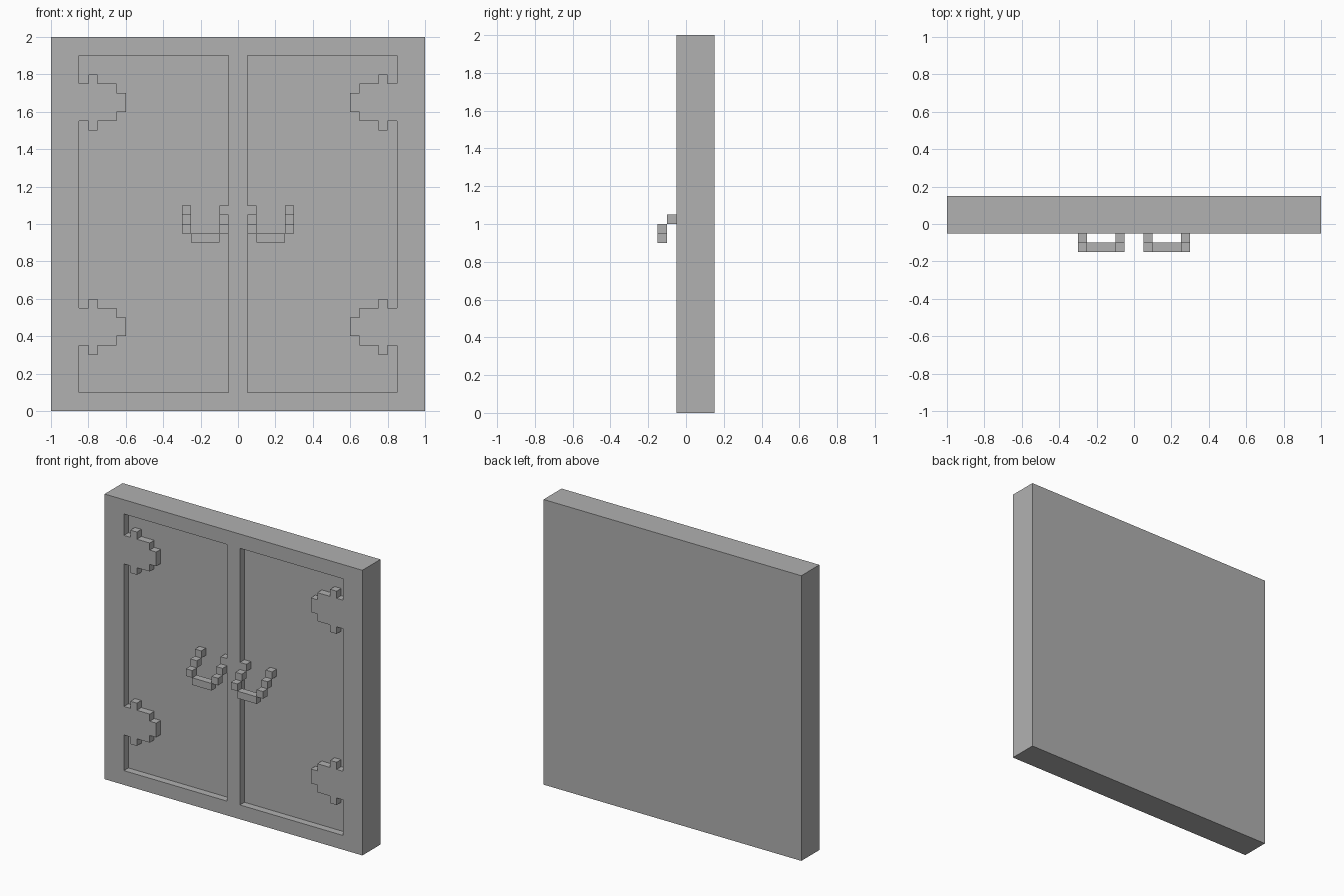
import bpy, bmesh

if "Cube" in bpy.data.objects:
    bpy.data.objects.remove(bpy.data.objects["Cube"])

grey = bpy.data.materials.new("plain grey")
grey.diffuse_color = (0.44, 0.44, 0.44, 1)
grey.use_nodes = True
grey.node_tree.nodes["Principled BSDF"].inputs["Base Color"].default_value = grey.diffuse_color


def finish(name, bm):
    bmesh.ops.recalc_face_normals(bm, faces=bm.faces)
    mesh = bpy.data.meshes.new(name)
    bm.to_mesh(mesh)
    bm.free()
    mesh.materials.append(grey)
    obj = bpy.data.objects.new(name, mesh)
    bpy.context.collection.objects.link(obj)
    return obj


def add_box(bm, x, y, z):
    verts = bmesh.ops.create_cube(bm, size=1)["verts"]
    for v in verts:
        v.co = [(lo + hi) / 2 + c * (hi - lo) for c, (lo, hi) in zip(v.co, (x, y, z))]


# Thick slab carrying the frame, the hinges and the sunken doors
bm = bmesh.new()
add_box(bm, (-1, 1), (-0.05, 0.15), (0, 2))
slab = finish("cabinet_slab", bm)

# Lower half of a stepped hinge plate, mirrored in z for the upper half
half = [(.85, -.1), (.8, -.1), (.8, -.15), (.75, -.15),
        (.75, -.1), (.65, -.1), (.65, -.05), (.6, -.05)]
hinge = half + [(x, -z) for x, z in reversed(half)]

# Door recess outline leaves the two hinge plates standing
outline = [(.05, .1), (.85, .1)]
for centre in (.45, 1.65):
    outline += [(x, z + centre) for x, z in hinge]
outline += [(.85, 1.9), (.05, 1.9)]

for side, label in ((-1, "left"), (1, "right")):
    # Cut the door recess
    bm = bmesh.new()
    face = bm.faces.new([bm.verts.new((side * x, -0.1, z)) for x, z in outline])
    ext = bmesh.ops.extrude_face_region(bm, geom=[face])["geom"]
    for v in ext:
        if isinstance(v, bmesh.types.BMVert):
            v.co.y = 0
    cutter = finish(label + "_recess_cutter", bm)
    cutter.hide_render = True
    mod = slab.modifiers.new("recess", 'BOOLEAN')
    mod.operation, mod.solver, mod.object = 'DIFFERENCE', 'EXACT', cutter
    bpy.context.view_layer.objects.active = slab
    bpy.ops.object.modifier_apply(modifier=mod.name)
    bpy.data.objects.remove(cutter)

    # Handle: two descending stair arms joined by a bar
    bm = bmesh.new()
    for x in (.05, .25):
        xs = sorted((side * x, side * (x + .05)))
        for i in range(3):
            y, z = -.05 * (i + 1), 1.05 - .05 * i
            add_box(bm, xs, (y, y + .05), (z, z + .05))
    add_box(bm, sorted((side * .1, side * .25)), (-.15, -.1), (.9, .95))
    finish(label + "_handle", bm)
